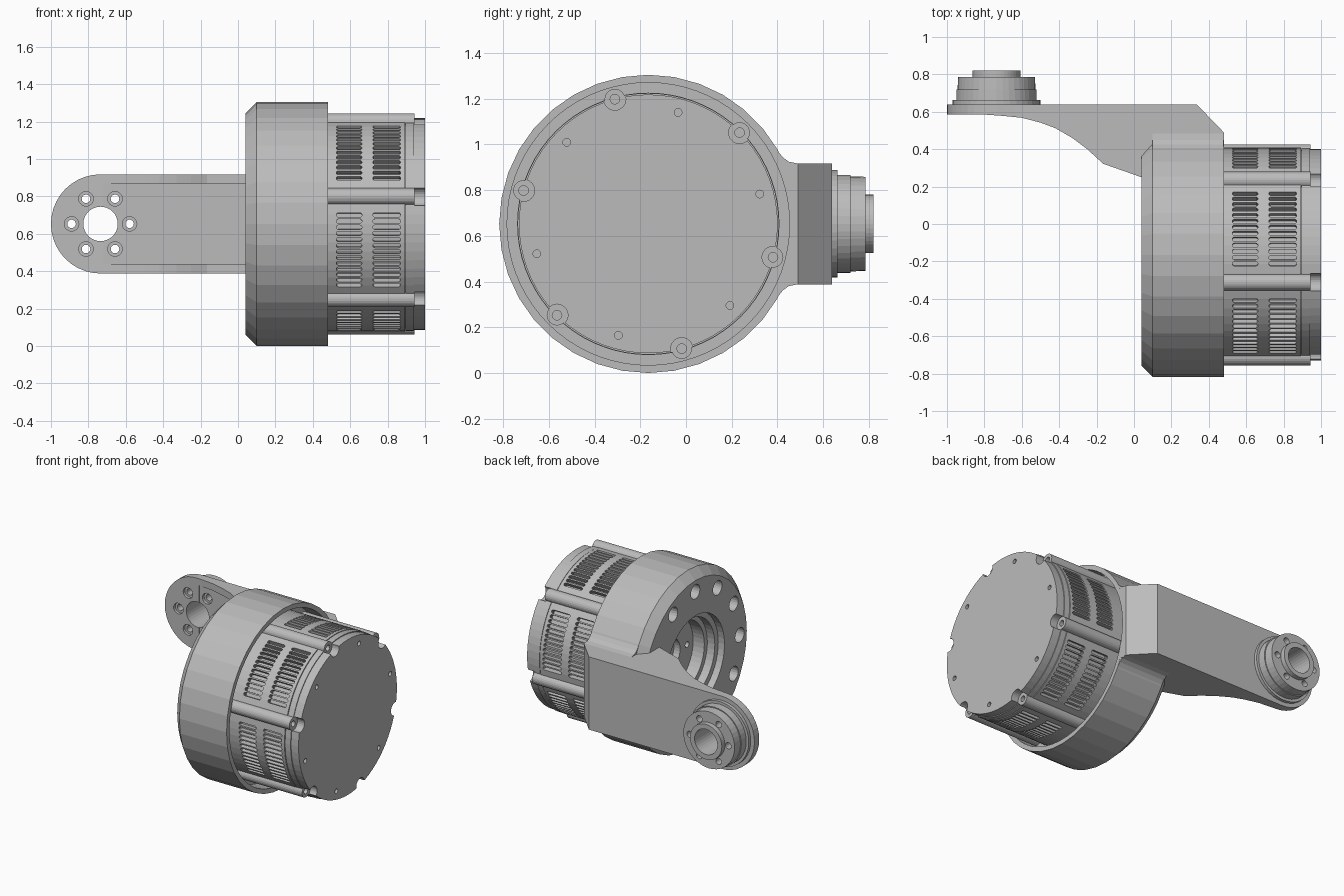
import bpy, bmesh, math
from mathutils import Vector

if "Cube" in bpy.data.objects:
    bpy.data.objects.remove(bpy.data.objects["Cube"])

CY, CZ = -0.165, 0.6525          # main axis (runs along x)
HX, HZ = -0.735, 0.6525          # arm-end hub axis (runs along y)

metal = bpy.data.materials.new("grey_metal")
metal.diffuse_color = (0.5, 0.5, 0.5, 1)
metal.use_nodes = True
metal.node_tree.nodes["Principled BSDF"].inputs["Base Color"].default_value = metal.diffuse_color


def place(axis, d, u, v):
    return {"X": (d, u, v), "Y": (u, d, v), "Z": (u, v, d)}[axis]


def loft(bm, rings):
    """Close a list of equal-length point rings into a solid."""
    vs = [[bm.verts.new(p) for p in ring] for ring in rings]
    n = len(vs[0])
    for a, b in zip(vs, vs[1:]):
        for i in range(n):
            j = (i + 1) % n
            bm.faces.new((a[i], a[j], b[j], b[i]))
    bm.faces.new(vs[0])
    bm.faces.new(vs[-1])


def prism(bm, axis, pts, a, b):
    loft(bm, [[place(axis, d, u, v) for u, v in pts] for d in (a, b)])


def turned(bm, axis, cu, cv, profile, n):
    """Stack of circles; profile is (distance along axis, radius)."""
    ts = [2 * math.pi * i / n for i in range(n)]
    loft(bm, [[place(axis, d, cu + r * math.cos(t), cv + r * math.sin(t)) for t in ts]
              for d, r in profile])


def ring_of(bm, axis, cu, cv, radius, angles, profile, n):
    for deg in angles:
        t = math.radians(deg)
        turned(bm, axis, cu + radius * math.cos(t), cv + radius * math.sin(t), profile, n)


def make(name, build):
    bm = bmesh.new()
    build(bm)
    bmesh.ops.recalc_face_normals(bm, faces=bm.faces[:])
    me = bpy.data.meshes.new(name)
    bm.to_mesh(me)
    bm.free()
    me.materials.append(metal)
    ob = bpy.data.objects.new(name, me)
    bpy.context.collection.objects.link(ob)
    return ob


def combine(ob, build, op="DIFFERENCE"):
    """Boolean a temporary solid into ob and discard it."""
    tool = make("cutter", build)
    tool.hide_render = True
    mod = ob.modifiers.new("cut", "BOOLEAN")
    mod.operation, mod.solver, mod.object = op, "EXACT", tool
    bpy.context.view_layer.update()
    me = bpy.data.meshes.new_from_object(ob.evaluated_get(bpy.context.evaluated_depsgraph_get()))
    ob.modifiers.clear()
    ob.data = me
    me.materials.clear()
    me.materials.append(metal)
    bpy.data.objects.remove(tool)


# ---- arm: side profile trimmed to a round-ended bar, with a channel on the inside
arm_profile = [(-1.02, .585), (-.8, .585), (-.7, .578), (-.6, .568), (-.5, .542), (-.42, .512),
               (-.33, .46), (-.25, .40), (-.165, .322), (.04, .25), (.48, .25), (.48, .49),
               (.335, .64), (-1.02, .64)]


def stadium(bm):
    r = .265
    pts = [(HX + r * math.cos(t), HZ + r * math.sin(t))
           for t in (math.pi / 2 + math.pi * i / 20 for i in range(21))]
    prism(bm, "Y", pts + [(.6, HZ - r), (.6, HZ + r)], 0, .9)


arm = make("arm", lambda bm: prism(bm, "Z", arm_profile, .2, 1.1))
combine(arm, stadium, "INTERSECT")
combine(arm, lambda bm: prism(bm, "Z", [(-.72, .1), (.04, .1), (.04, .584), (-.72, .584)],
                              HZ - .215, HZ + .215))

# ---- flared root blending the arm into the round housing
half = [(.25, .36), (.385, .345), (.405, .315), (.425, .29), (.45, .272), (.485, .265)]
root = [(y, HZ + z) for y, z in half] + [(y, HZ - z) for y, z in reversed(half)]

# ---- housing drum, chamfered on its left edge
housing = make("housing", lambda bm: turned(
    bm, "X", CY, CZ, [(.04, .592), (.10, .6525), (.48, .6525)], 36))
combine(housing, lambda bm: prism(bm, "X", root, .10, .479), "UNION")


def add_arm(bm):
    bm.from_mesh(arm.data)


combine(housing, add_arm, "UNION")
bpy.data.objects.remove(arm)
housing.name = "housing_with_arm"

# recess around the motor, stepped bore and the bolt holes of the left face
combine(housing, lambda bm: turned(bm, "X", CY, CZ, [(.36, .618), (.6, .618)], 72))
combine(housing, lambda bm: turned(
    bm, "X", CY, CZ, [(-.02, .335), (.09, .335), (.09, .295), (.15, .295),
                      (.15, .26), (.24, .26)], 48))
combine(housing, lambda bm: ring_of(bm, "X", CY, CZ, .51, range(60, 301, 30),
                                    [(-.02, .052), (.2, .052)], 20))
combine(housing, lambda bm: (
    ring_of(bm, "X", CY, CZ, .19, range(0, 360, 60), [(.2, .022), (.28, .022)], 12),
    turned(bm, "X", CY, CZ, [(.2, .11), (.29, .11)], 32)))

# ---- hub at the arm end
hub = make("arm_end_hub", lambda bm: turned(
    bm, "Y", HX, HZ, [(.638, .235), (.663, .235), (.663, .215), (.72, .215), (.72, .208),
                      (.785, .206), (.785, .128), (.82, .128)], 40))
for part in (housing, hub):
    combine(part, lambda bm: (
        turned(bm, "Y", HX, HZ, [(.5, .092), (.9, .092)], 32),
        ring_of(bm, "Y", HX, HZ, .155, range(0, 360, 60), [(.5, .023), (.9, .023)], 14)))
combine(housing, lambda bm: ring_of(bm, "Y", HX, HZ, .155, range(0, 360, 60),
                                    [(.5, .039), (.605, .039)], 18))


# ---- motor body with banks of rounded cooling slots
def slots(bm):
    w = .0115
    for bank in range(6):
        for k in range(13):
            a = math.radians(15 + 60 * bank + (k - 6) * 3.3)
            out = Vector((0, math.cos(a), math.sin(a)))
            side = Vector((0, -math.sin(a), math.cos(a)))
            for x0, x1 in ((.525, .663), (.72, .87)):
                pts = []
                for cx, start in ((x1 - w, -90), (x0 + w, 90)):
                    for i in range(6):
                        t = math.radians(start + 36 * i)
                        pts.append(Vector((cx + w * math.cos(t), CY, CZ)) + side * w * math.sin(t))
                loft(bm, [[p + out * r for p in pts] for r in (.54, .61)])


body = make("motor_body", lambda bm: turned(
    bm, "X", CY, CZ, [(.34, .574), (.892, .574), (.892, .56), (.9, .56)], 72))
combine(body, slots)

# ---- end cap with six long screw ribs, notches and screw holes
RIBS = range(45, 405, 60)
cap = make("motor_end_cap", lambda bm: turned(
    bm, "X", CY, CZ, [(.896, .572), (.94, .572), (.94, .566), (1.0, .566)], 72))
combine(cap, lambda bm: ring_of(bm, "X", CY, CZ, .565, RIBS,
                                [(.35, .045), (.96, .045)], 24), "UNION")
combine(cap, lambda bm: ring_of(bm, "X", CY, CZ, .565, RIBS,
                                [(.943, .048), (1.1, .048)], 24))
combine(cap, lambda bm: (
    ring_of(bm, "X", CY, CZ, .565, RIBS, [(.915, .021), (1.1, .021)], 14),
    ring_of(bm, "X", CY, CZ, .505, range(15, 375, 60), [(.97, .017), (1.1, .017)], 12)))
